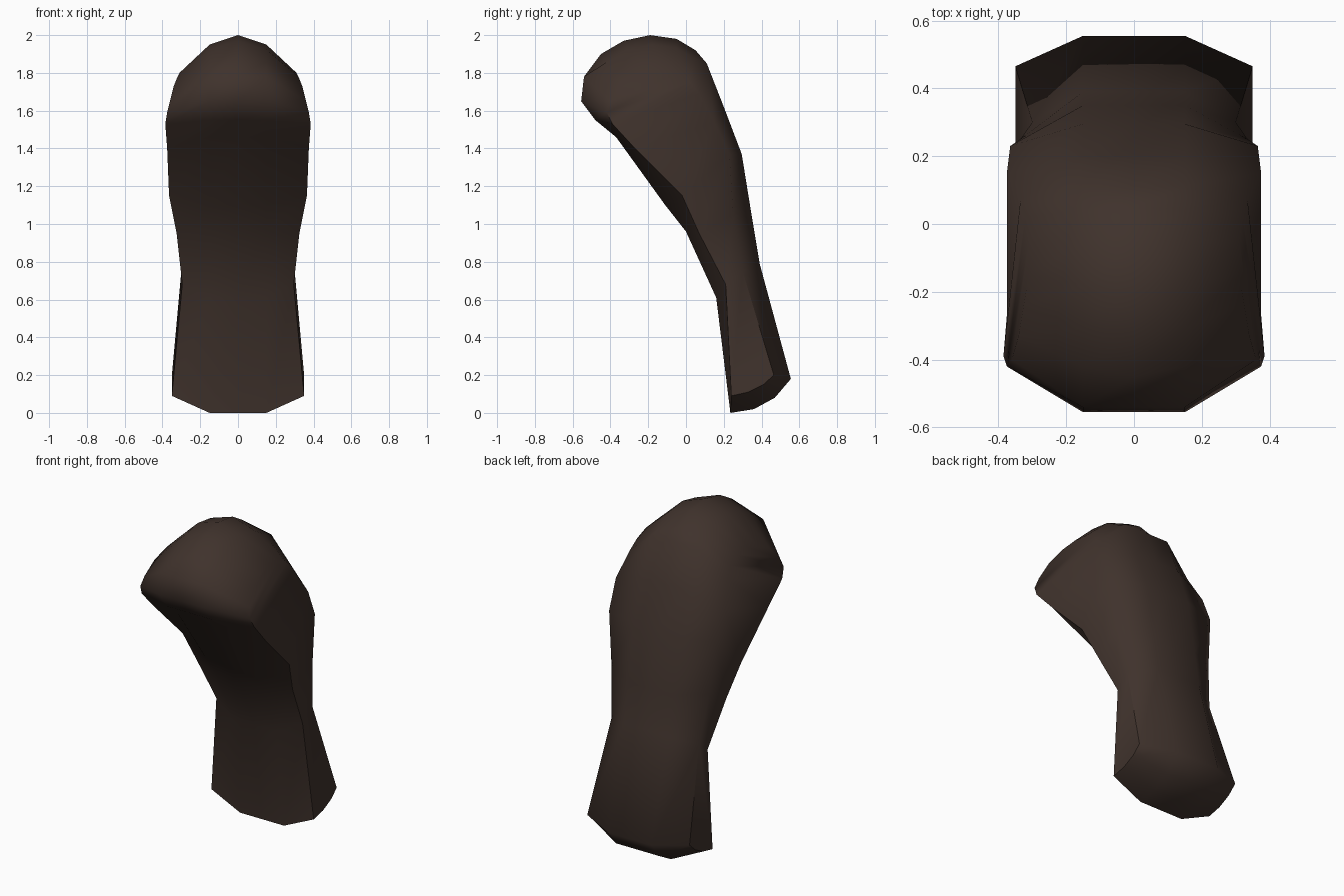
import bpy, bmesh, math

if "Cube" in bpy.data.objects:
    bpy.data.objects.remove(bpy.data.objects["Cube"])

# Side profile stations: up the front, over the head, down the back, under the base
# (centre y, centre z, half width, outer y, outer z)
STATIONS = [
    (.235, 0, .35, .24, .09), (.16, .61, .295, .21, .68), (0, .96, .325, .07, .95),
    (-.11, 1.10, .365, -.02, 1.15), (-.37, 1.46, .375, -.27, 1.40),
    (-.48, 1.55, .385, -.39, 1.53), (-.555, 1.65, .375, -.42, 1.59),
    (-.54, 1.78, .36, -.40, 1.65), (-.45, 1.90, .34, -.33, 1.73),
    (-.33, 1.97, .32, -.24, 1.78), (-.19, 2.0, .31, -.15, 1.80),
    (-.05, 1.98, .31, -.05, 1.79), (.05, 1.92, .32, .02, 1.75),
    (.11, 1.85, .335, .07, 1.69), (.20, 1.62, .375, .15, 1.54),
    (.295, 1.37, .365, .23, 1.37), (.35, 1.03, .335, .25, 1.05),
    (.39, .79, .30, .30, .75), (.555, .18, .35, .465, .20),
    (.47, .08, .35, .41, .15), (.36, .02, .35, .33, .11),
]

bm = bmesh.new()
rows = []
for cy, cz, w, oy, oz in STATIONS:
    k = .25 if cz > 1.85 else .0          # crown only over the head
    iy, iz = cy + k * (oy - cy), cz + k * (oz - cz)
    rows.append([bm.verts.new(p) for p in (
        (-w, oy, oz), (-.15, iy, iz), (0, cy, cz), (.15, iy, iz), (w, oy, oz))])

# Skin wrapping around the profile
n = len(rows)
for i in range(n):
    a, b = rows[i], rows[(i + 1) % n]
    for j in range(4):
        bm.faces.new((a[j], a[j + 1], b[j + 1], b[j]))

# Flanks: front stations joined to the matching back stations
for s in (0, -1):
    for i in range(8):
        bm.faces.new([rows[m][s] for m in (i, i + 1, 17 - i, 18 - i)])
    bm.faces.new([rows[m][s] for m in (8, 9, 10)])
    bm.faces.new([rows[m][s] for m in (0, 18, 19, 20)])

bmesh.ops.recalc_face_normals(bm, faces=bm.faces)
mesh = bpy.data.meshes.new("curved_limb")
bm.to_mesh(mesh)
bm.free()
limb = bpy.data.objects.new("curved_limb", mesh)
bpy.context.collection.objects.link(limb)

# Dark brown surface
mat = bpy.data.materials.new("dark_brown")
mat.diffuse_color = (.05, .032, .025, 1)
mat.use_nodes = True
mat.node_tree.nodes["Principled BSDF"].inputs["Base Color"].default_value = mat.diffuse_color
mesh.materials.append(mat)

bpy.context.view_layer.objects.active = limb
limb.select_set(True)
bpy.ops.object.shade_smooth_by_angle(angle=math.radians(65))
